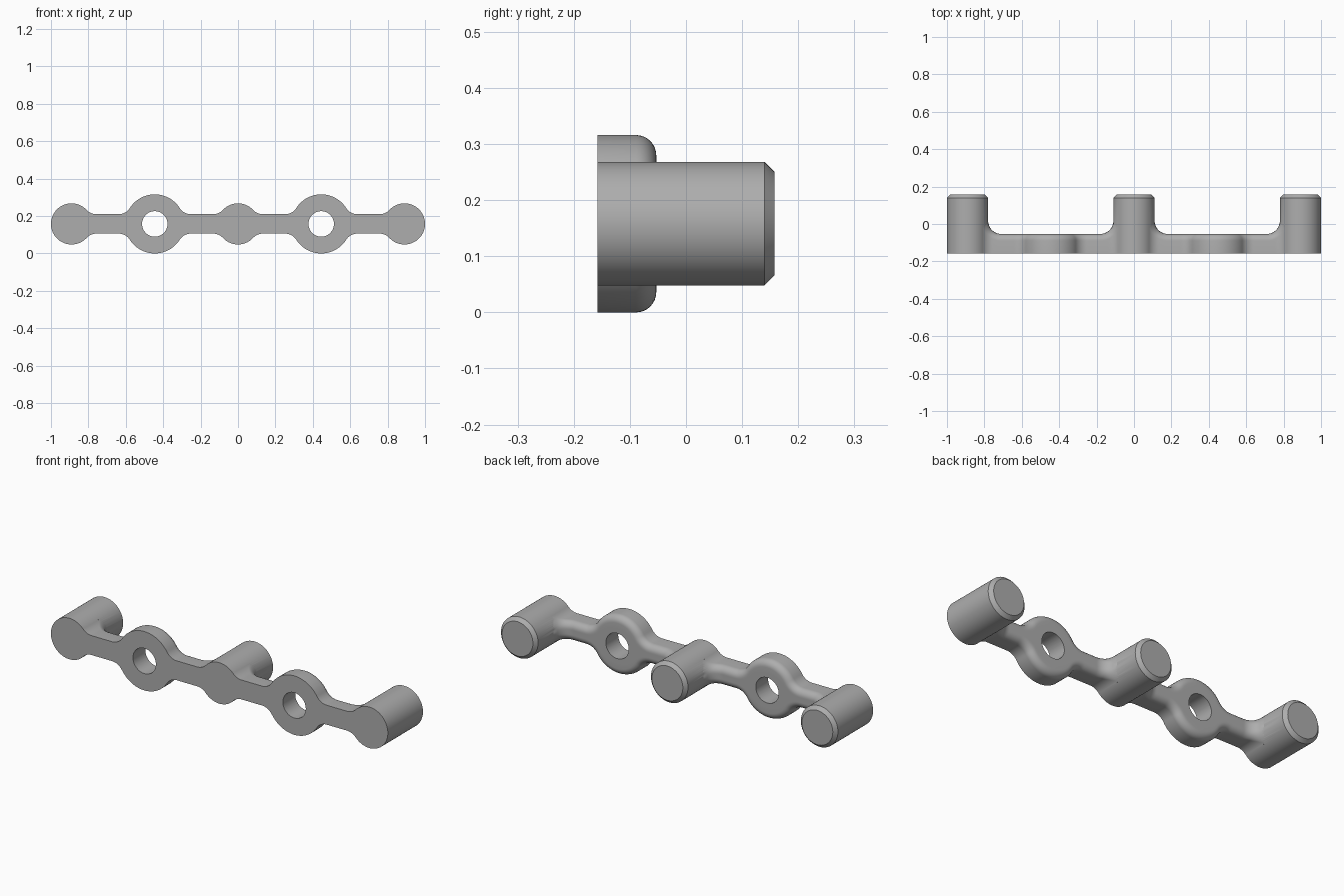
import bpy, bmesh
from math import sin, cos, pi, sqrt, atan2, hypot

if "Cube" in bpy.data.objects:
    bpy.data.objects.remove(bpy.data.objects["Cube"])

MID = 0.158                    # height of the centre line
FRONT, PLATE, BACK = -0.158, -0.053, 0.158
PEG, RING, HOLE, BAR = 0.11, 0.158, 0.068, 0.052
FILLET, ROUND, FLARE = 0.07, 0.036, 0.07
PITCH = 0.445                  # peg to ring spacing

grey = bpy.data.materials.new("plain grey")
grey.use_nodes = True
grey.diffuse_color = (0.42, 0.42, 0.42, 1)
grey.node_tree.nodes["Principled BSDF"].inputs["Base Color"].default_value = grey.diffuse_color


def finish(name, bm):
    bmesh.ops.recalc_face_normals(bm, faces=bm.faces)
    mesh = bpy.data.meshes.new(name)
    bm.to_mesh(mesh)
    bm.free()
    mesh.materials.append(grey)
    obj = bpy.data.objects.new(name, mesh)
    bpy.context.collection.objects.link(obj)
    return obj


def loft(name, loops):
    """Skin a row of closed loops and cap both ends."""
    bm = bmesh.new()
    rows = [[bm.verts.new(p) for p in loop] for loop in loops]
    n = len(rows[0])
    for a, b in zip(rows, rows[1:]):
        for i in range(n):
            j = (i + 1) % n
            bm.faces.new((a[i], a[j], b[j], b[i]))
    bm.faces.new(rows[0])
    bm.faces.new(rows[-1])
    return finish(name, bm)


def lathe(name, x, profile, sides=72):
    """Turned part along y from (radius, y) pairs."""
    return loft(name, [[(x + r * cos(2 * pi * i / sides), y, MID + r * sin(2 * pi * i / sides))
                        for i in range(sides)] for r, y in profile])


def blend(cx, radius, side, steps=12):
    """Concave arc from a circle at cx down to the bar: (x, z, normal x, normal z)."""
    dx = sqrt((radius + FILLET) ** 2 - (BAR + FILLET) ** 2)
    a0, a1 = atan2(-(BAR + FILLET), -dx), -pi / 2
    out = []
    for i in range(steps + 1):
        a = a0 + (a1 - a0) * i / steps
        out.append((cx + side * (dx + FILLET * cos(a)), BAR + FILLET + FILLET * sin(a),
                    -side * cos(a), -sin(a)))
    return out


def link_outline():
    """Upper edge of one link, from peg to peg, around the ring at x = 0."""
    left = blend(-PITCH, PEG, 1)
    right = blend(0, RING, -1)[::-1]
    xa, xb = left[-1][0], right[0][0]
    bar = [(xa + (xb - xa) * i / 20, BAR, 0, 1) for i in range(1, 20)]
    a0 = atan2(right[-1][1], right[-1][0])
    arc = [a0 + (pi / 2 - a0) * i / 16 for i in range(1, 17)]
    half = [(-PITCH + 0.03, BAR, 0, 1)] + left + bar + right
    half += [(RING * cos(a), RING * sin(a), cos(a), sin(a)) for a in arc]
    return half + [(-x, z, -nx, nz) for x, z, nx, nz in half[-2::-1]]


def flare(x, z):
    """Extra depth where the bar sweeps up into a peg."""
    gap = min(hypot(x - c, z) for c in (-PITCH, PITCH)) - PEG
    t = FLARE - min(max(gap, 0), FLARE)
    return FLARE - sqrt(FLARE ** 2 - t ** 2)


def section(x, z, nx, nz, cx):
    """Flat front, rounded back corners, for one point of the outline."""
    edge = [(x, z, FRONT)]
    for i in range(9):
        a = pi / 2 * i / 8
        d = ROUND * (1 - cos(a))
        px, pz = x - nx * d, z - nz * d
        edge.append((px, pz, PLATE - ROUND * (1 - sin(a)) + flare(px, pz)))
    px, pz, _ = edge[-1]
    middle = []
    for i in range(1, 8):
        t = pz * (1 - i / 4)
        middle.append((px, t, PLATE + flare(px, t)))
    loop = edge + middle + [(p, -q, y) for p, q, y in reversed(edge)]
    return [(cx + p, y, MID + q) for p, q, y in loop]


def combine(target, tool, operation):
    mod = target.modifiers.new(operation, "BOOLEAN")
    mod.operation, mod.solver, mod.object = operation, "EXACT", tool
    bpy.context.view_layer.objects.active = target
    bpy.ops.object.modifier_apply(modifier=mod.name)
    bpy.data.objects.remove(tool)


# Middle peg becomes the body that everything joins
peg_profile = [(PEG, FRONT), (PEG, BACK - 0.018), (PEG - 0.018, BACK)]
body = lathe("pegged_bar", 0, peg_profile)

# Links with their ring holes
for side in (-1, 1):
    link = loft("link", [section(*p, side * PITCH) for p in link_outline()])
    hole = lathe("hole_cutter", side * PITCH, [(HOLE, FRONT - 0.1), (HOLE, BACK)])
    hole.hide_render = True
    combine(link, hole, "DIFFERENCE")
    combine(body, link, "UNION")

# End pegs
for side in (-1, 1):
    combine(body, lathe("end_peg", side * 2 * PITCH, peg_profile), "UNION")

bpy.ops.object.select_all(action="DESELECT")
body.select_set(True)
bpy.context.view_layer.objects.active = body
bpy.ops.object.shade_smooth_by_angle(angle=pi / 6)
